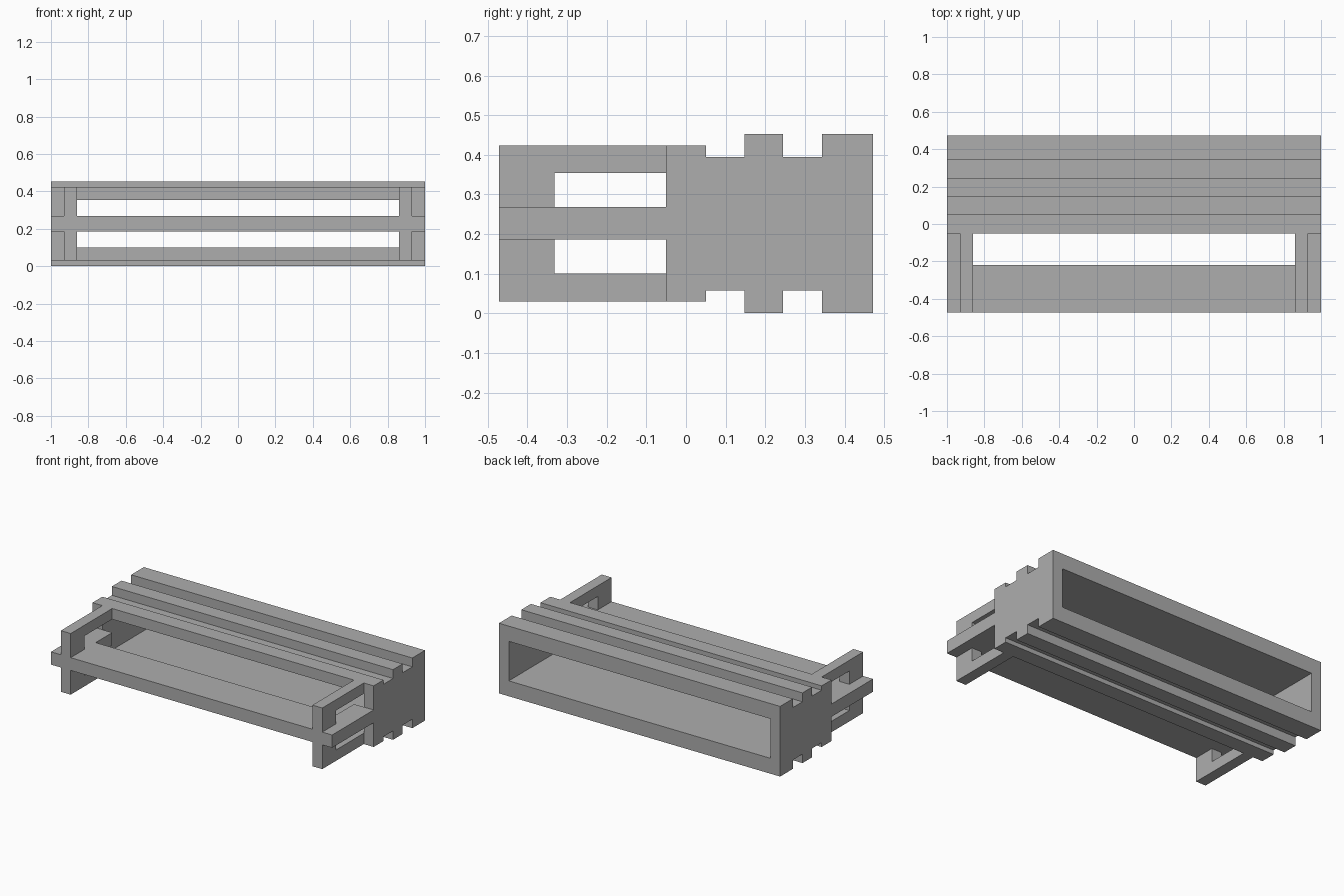
import bpy, bmesh
from mathutils import Vector

cube = bpy.data.objects.get("Cube")
if cube:
    bpy.data.objects.remove(cube, do_unlink=True)

grey = bpy.data.materials.new("plain grey")
grey.use_nodes = True
grey.diffuse_color = (0.42, 0.42, 0.42, 1)
grey.node_tree.nodes["Principled BSDF"].inputs["Base Color"].default_value = grey.diffuse_color


def extrude_x(name, profile, x0, x1):
    """Solid made by sweeping a (y, z) outline from x0 to x1."""
    bm = bmesh.new()
    face = bm.faces.new([bm.verts.new((x0, y, z)) for y, z in profile])
    swept = bmesh.ops.extrude_face_region(bm, geom=[face])["geom"]
    bmesh.ops.translate(bm, vec=Vector((x1 - x0, 0, 0)),
                        verts=[v for v in swept if isinstance(v, bmesh.types.BMVert)])
    bmesh.ops.recalc_face_normals(bm, faces=bm.faces)
    mesh = bpy.data.meshes.new(name)
    bm.to_mesh(mesh)
    bm.free()
    mesh.materials.append(grey)
    obj = bpy.data.objects.new(name, mesh)
    bpy.context.collection.objects.link(obj)
    return obj


def box(name, x, y, z):
    outline = [(y[0], z[0]), (y[1], z[0]), (y[1], z[1]), (y[0], z[1])]
    return extrude_x(name, outline, *x)


def cut(obj, cutter):
    cutter.hide_render = True
    mod = obj.modifiers.new("cut", "BOOLEAN")
    mod.operation, mod.solver, mod.object = "DIFFERENCE", "EXACT", cutter
    bpy.context.view_layer.objects.active = obj
    bpy.ops.object.modifier_apply(modifier=mod.name)
    bpy.data.objects.remove(cutter, do_unlink=True)


BACK, JOIN, FRONT = 0.472, -0.05, -0.472
LOW, HIGH = 0.03, 0.423
BAR = (0.186, 0.268)
EDGE, ARM_OUT, ARM_IN = 1.0, 0.93, 0.86

# Grooved body: stepped outline, the same above and below
steps = [(JOIN, 0.05, HIGH), (0.05, 0.147, 0.395), (0.147, 0.245, 0.452),
         (0.245, 0.343, 0.395), (0.343, BACK, 0.452)]
upper = [(y, z) for y0, y1, z in steps for y in (y0, y1)]
lower = [(y, LOW + HIGH - z) for y, z in reversed(upper)]
body = extrude_x("grooved_body", upper + lower, -EDGE, EDGE)
cut(body, box("body_opening", (-ARM_OUT, ARM_OUT), (JOIN - 0.1, BACK + 0.1), (0.1, 0.354)))

# Front shelf between the arms
box("front_shelf", (-ARM_IN, ARM_IN), (FRONT, -0.218), BAR)

# Windowed arms and outer rails on both sides
for side, sign in (("left", 1), ("right", -1)):
    arm = box(side + "_arm", (sign * ARM_IN, sign * ARM_OUT), (FRONT, JOIN), (LOW, HIGH))
    for z in ((0.1, BAR[0]), (BAR[1], 0.354)):
        cut(arm, box("arm_window", (sign * 0.8, sign * 0.99), (-0.332, JOIN + 0.05), z))
    box(side + "_outer_rail", (sign * ARM_OUT, sign * EDGE), (FRONT, JOIN), BAR)
